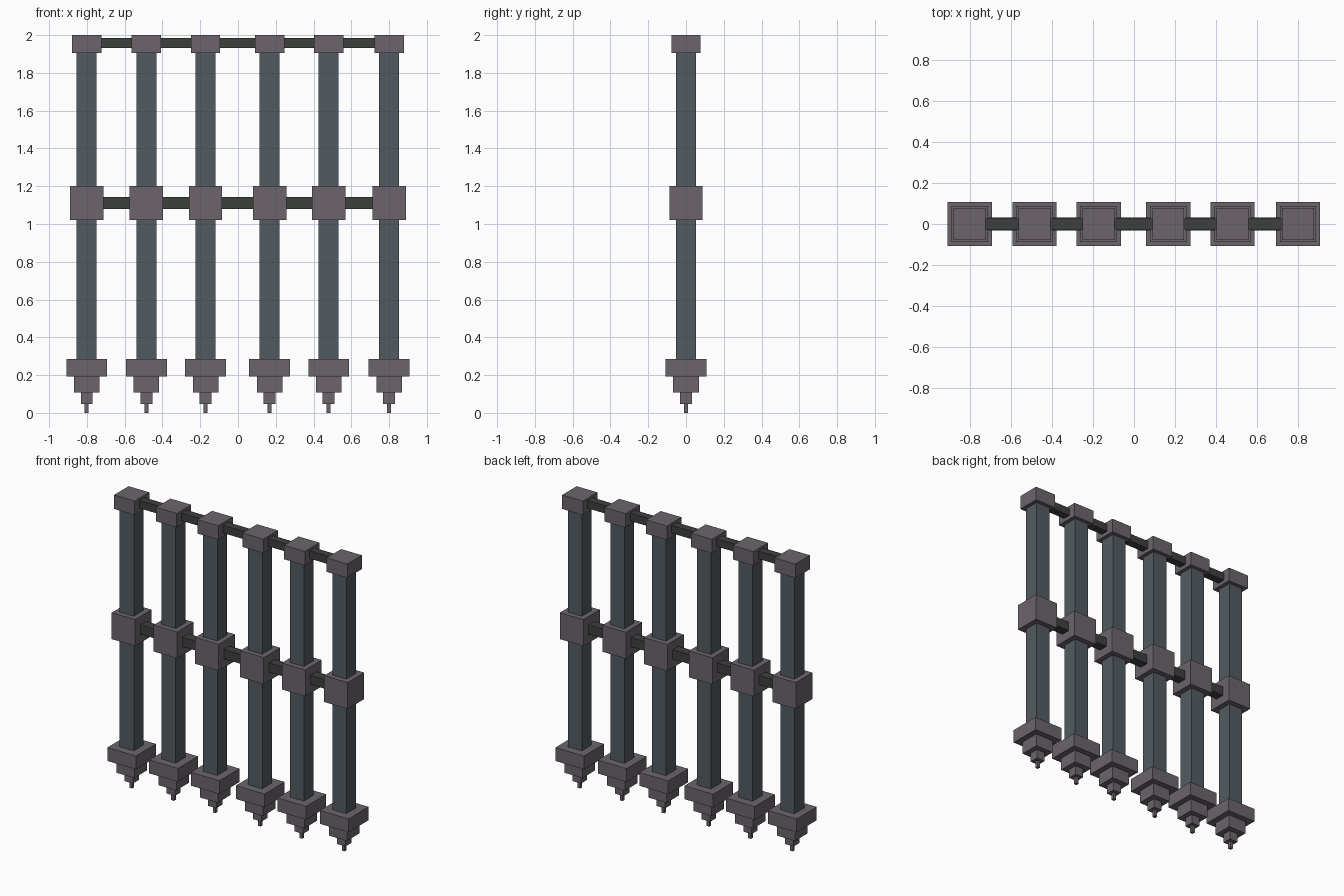
import bpy

if "Cube" in bpy.data.objects:
    bpy.data.objects.remove(bpy.data.objects["Cube"])


def material(name, rgb):
    m = bpy.data.materials.new(name)
    m.diffuse_color = (*rgb, 1)
    m.use_nodes = True
    m.node_tree.nodes["Principled BSDF"].inputs["Base Color"].default_value = m.diffuse_color
    return m


STEEL = material("blue_grey_steel", (0.085, 0.105, 0.12))
IRON = material("warm_grey_iron", (0.15, 0.13, 0.15))
DARK = material("dark_rail", (0.047, 0.05, 0.047))


def box(name, x0, x1, depth, z0, z1, mat):
    """Axis-aligned box centred on y = 0."""
    bpy.ops.mesh.primitive_cube_add(size=1, location=((x0 + x1) / 2, 0, (z0 + z1) / 2))
    ob = bpy.context.object
    ob.name = name
    ob.scale = (x1 - x0, depth, z1 - z0)
    bpy.ops.object.transform_apply(location=False, rotation=False, scale=True)
    ob.data.materials.append(mat)


# Square blocks stacked on every bar: name, width, bottom, top, material
BLOCKS = [
    ("spike_tip", 0.021, 0.0, 0.047, IRON),
    ("spike_lower_step", 0.063, 0.047, 0.108, IRON),
    ("spike_upper_step", 0.135, 0.108, 0.193, IRON),
    ("spike_collar", 0.216, 0.193, 0.284, IRON),
    ("bar", 0.106, 0.284, 1.905, STEEL),
    ("middle_block", 0.177, 1.02, 1.2, IRON),
    ("top_cap", 0.156, 1.905, 2.0, IRON),
]
BAR_X = [-0.801, -0.485, -0.172, 0.167, 0.480, 0.800]

# Vertical bars
for i, x in enumerate(BAR_X, 1):
    for name, w, z0, z1, mat in BLOCKS:
        box(f"{name}_{i}", x - w / 2, x + w / 2, w, z0, z1, mat)

# Horizontal rails
box("middle_rail", BAR_X[0], BAR_X[-1], 0.063, 1.079, 1.142, DARK)
box("top_rail", BAR_X[0], BAR_X[-1], 0.053, 1.931, 1.984, DARK)
